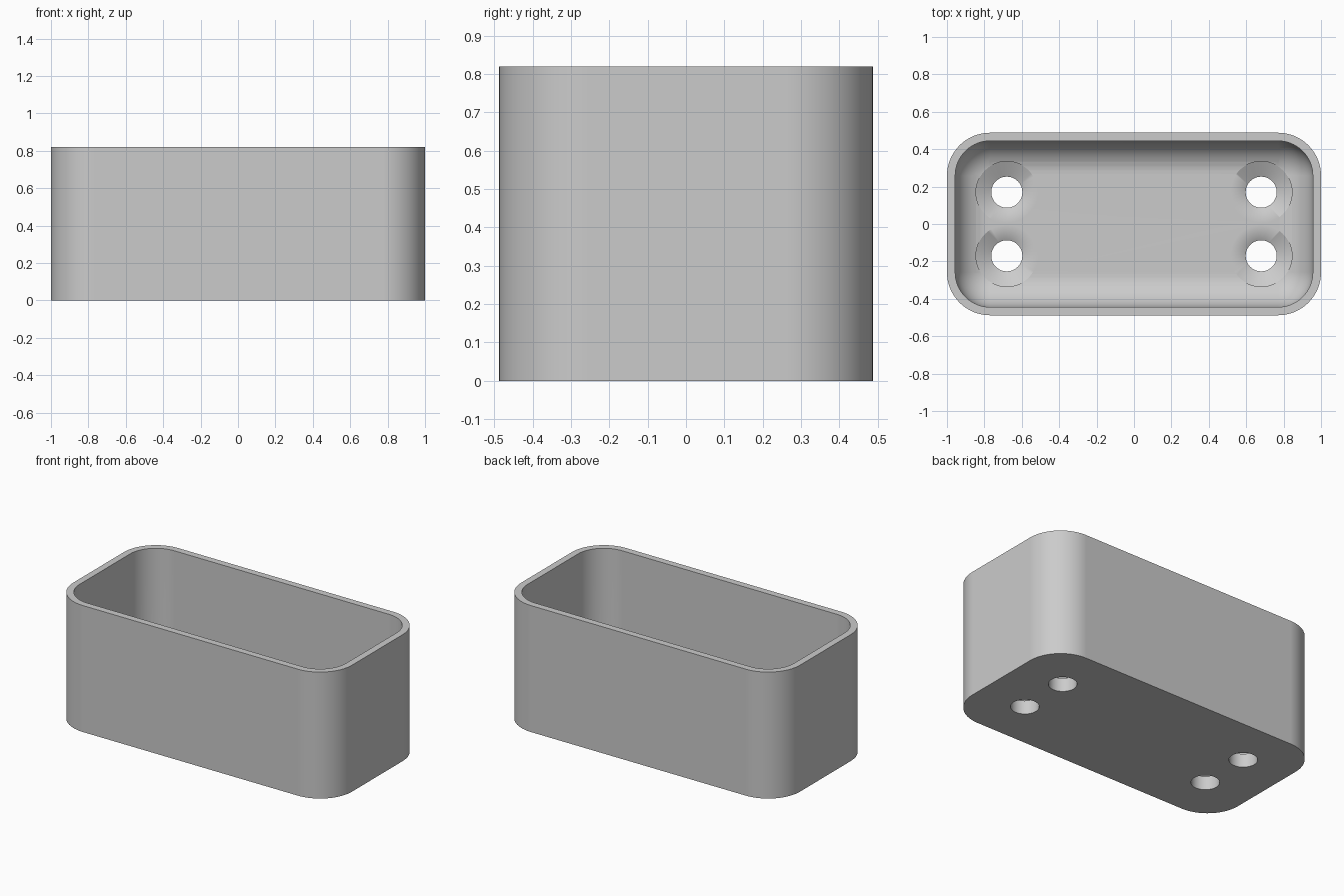
import bpy, bmesh
from math import sin, cos, pi, radians

if "Cube" in bpy.data.objects:
    bpy.data.objects.remove(bpy.data.objects["Cube"], do_unlink=True)

HALF_X, HALF_Y, HEIGHT = 1.0, 0.488, 0.82
CORNER, WALL, FLOOR, FILLET = 0.23, 0.044, 0.13, 0.18
HOLE_X, HOLE_Y, HOLE_R = 0.68, 0.17, 0.083
SINK_R, SINK_DEPTH = 0.165, 0.042

grey = bpy.data.materials.new("grey plastic")
grey.use_nodes = True
colour = (0.6, 0.6, 0.6, 1)
grey.diffuse_color = colour
grey.node_tree.nodes["Principled BSDF"].inputs["Base Color"].default_value = colour


def rounded_rectangle(inset, z, steps=16):
    """Outline of the box, moved inwards by inset."""
    r = CORNER - inset
    points = []
    for k, (sx, sy) in enumerate([(1, 1), (-1, 1), (-1, -1), (1, -1)]):
        for i in range(steps + 1):
            a = (k + i / steps) * pi / 2
            points.append((sx * (HALF_X - CORNER) + r * cos(a),
                           sy * (HALF_Y - CORNER) + r * sin(a), z))
    return points


def circle(x, y, r, z, steps=48):
    return [(x + r * cos(2 * pi * i / steps), y + r * sin(2 * pi * i / steps), z)
            for i in range(steps)]


def loft(name, outlines):
    """Closed solid through a list of matching outlines."""
    bm = bmesh.new()
    rings = [[bm.verts.new(p) for p in outline] for outline in outlines]
    for a, b in zip(rings, rings[1:]):
        for i in range(len(a)):
            j = (i + 1) % len(a)
            bm.faces.new((a[i], a[j], b[j], b[i]))
    bm.faces.new(rings[0][::-1])
    bm.faces.new(rings[-1])
    bmesh.ops.recalc_face_normals(bm, faces=bm.faces)
    mesh = bpy.data.meshes.new(name)
    bm.to_mesh(mesh)
    bm.free()
    mesh.materials.append(grey)
    obj = bpy.data.objects.new(name, mesh)
    bpy.context.collection.objects.link(obj)
    return obj


# Open box: outer wall, flat rim, inner wall, rounded transition to the floor
outlines = [rounded_rectangle(0, 0), rounded_rectangle(0, HEIGHT),
            rounded_rectangle(WALL, HEIGHT)]
for i in range(13):
    a = i / 12 * pi / 2
    outlines.append(rounded_rectangle(WALL + FILLET * (1 - cos(a)),
                                      FLOOR + FILLET * (1 - sin(a))))
box = loft("open_box", outlines)
bpy.context.view_layer.objects.active = box
box.select_set(True)

# Four screw holes with shallow countersinks through the floor
for sx in (-1, 1):
    for sy in (-1, 1):
        x, y = sx * HOLE_X, sy * HOLE_Y
        cutter = loft("screw_hole_cutter", [
            circle(x, y, HOLE_R, -0.1), circle(x, y, HOLE_R, FLOOR - SINK_DEPTH),
            circle(x, y, SINK_R, FLOOR), circle(x, y, SINK_R, HEIGHT - 0.1)])
        cutter.hide_render = True
        cut = box.modifiers.new("screw_hole", 'BOOLEAN')
        cut.operation, cut.solver, cut.object = 'DIFFERENCE', 'EXACT', cutter
        bpy.ops.object.modifier_apply(modifier=cut.name)
        bpy.data.objects.remove(cutter, do_unlink=True)

# Smooth curves while the large walls stay flat
bpy.ops.object.shade_smooth_by_angle(angle=radians(30))
flat_walls = box.modifiers.new("flat_walls", 'WEIGHTED_NORMAL')
flat_walls.keep_sharp = True
